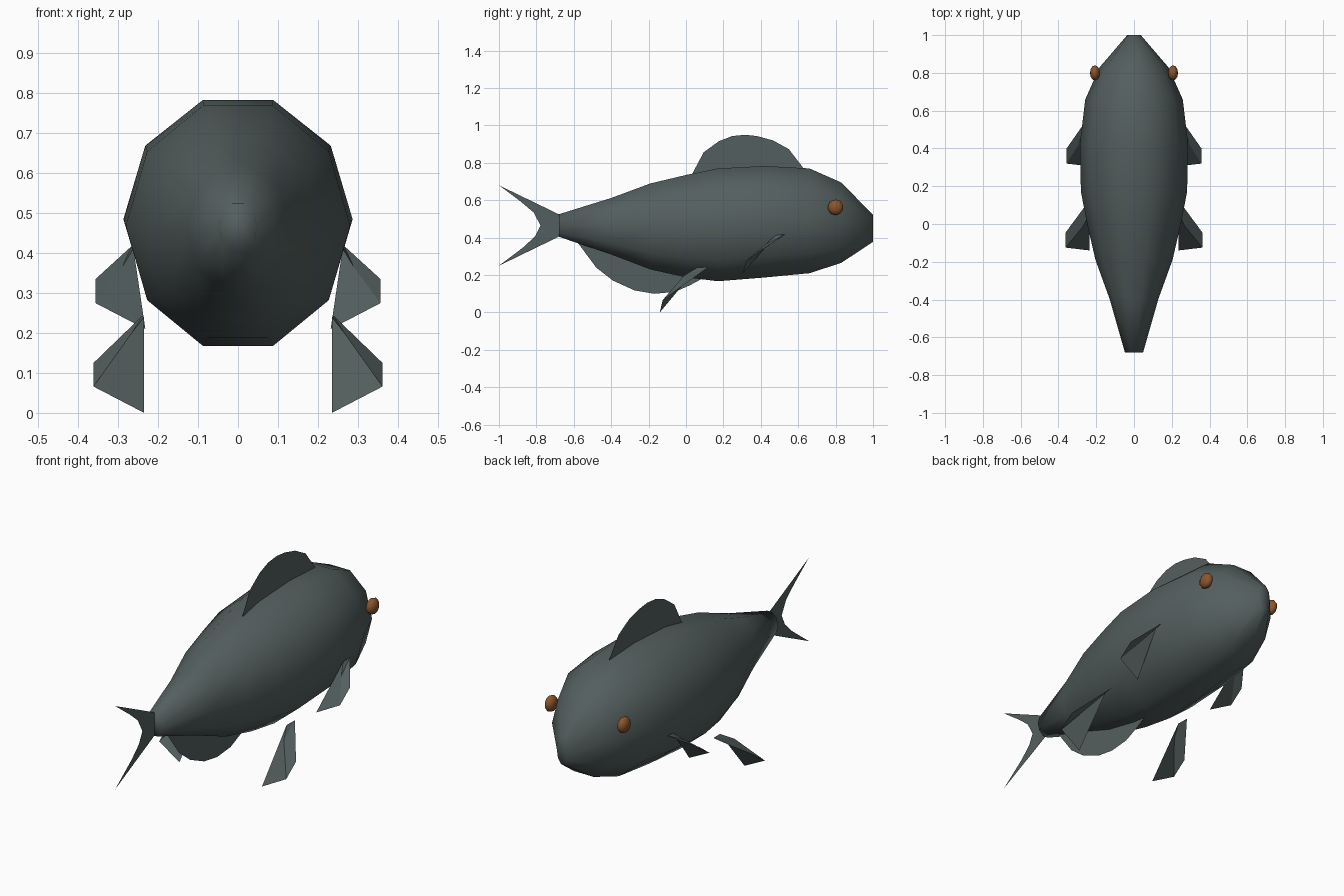
import bpy, bmesh, math

if "Cube" in bpy.data.objects:
    bpy.data.objects.remove(bpy.data.objects["Cube"])


def material(name, rgb):
    m = bpy.data.materials.new(name)
    m.diffuse_color = (*rgb, 1)
    m.use_nodes = True
    m.node_tree.nodes["Principled BSDF"].inputs["Base Color"].default_value = m.diffuse_color
    return m


GREY = material("slate_grey", (0.088, 0.113, 0.112))
BROWN = material("amber_brown", (0.26, 0.09, 0.025))


def make(name, verts, faces, mat, smooth=False):
    me = bpy.data.meshes.new(name)
    me.from_pydata(verts, [], faces)
    me.materials.append(mat)
    for p in me.polygons:
        p.use_smooth = smooth
    ob = bpy.data.objects.new(name, me)
    bpy.context.collection.objects.link(ob)
    return ob


# Body: ten-sided rings along y (y, top, bottom, half width)
rings = [(-0.68, 0.525, 0.405, 0.048), (-0.40, 0.612, 0.31, 0.128),
         (-0.19, 0.69, 0.23, 0.204), (0.0, 0.735, 0.188, 0.248),
         (0.17, 0.77, 0.167, 0.281), (0.42, 0.783, 0.187, 0.287),
         (0.66, 0.77, 0.21, 0.258), (0.83, 0.695, 0.265, 0.182),
         (1.0, 0.522, 0.378, 0.036)]
N = 10
verts, faces = [], []
for y, top, bottom, w in rings:
    mid = (top + bottom) / 2
    h = (top - bottom) / 2 / math.sin(math.radians(72))
    for i in range(N):
        a = 2 * math.pi * i / N
        verts.append((w * math.cos(a), y, mid + h * math.sin(a)))
for r in range(len(rings) - 1):
    for i in range(N):
        j = (i + 1) % N
        faces.append((r * N + i, r * N + N + i, r * N + N + j, r * N + j))
faces.append(tuple(range(N)))
faces.append(tuple(reversed(range(len(verts) - N, len(verts)))))
make("body", verts, faces, GREY, True)


# Centre fins: flat sheets in the x = 0 plane, strips between rim and base
def sheet(name, rim, base):
    n = len(rim)
    pts = [(0, y, z) for y, z in rim + base]
    make(name, pts, [(i, i + 1, n + i + 1, n + i) for i in range(n - 1)], GREY)


dorsal = [(0.03, 0.735), (0.095, 0.857), (0.175, 0.915), (0.246, 0.943),
          (0.315, 0.95), (0.38, 0.943), (0.465, 0.92), (0.55, 0.873), (0.625, 0.775)]
sheet("dorsal_fin", dorsal, [(y, 0.72) for y, z in dorsal])

anal = [(-0.58, 0.375), (-0.48, 0.24), (-0.39, 0.17), (-0.275, 0.118),
        (-0.17, 0.10), (-0.06, 0.11), (0.02, 0.145), (0.085, 0.18)]
sheet("anal_fin", anal, [(y, 0.38 - 0.27 * (y + 0.58)) for y, z in anal])

tail = [(-1.0, 0.68), (-0.88, 0.59), (-0.815, 0.535), (-0.778, 0.466),
        (-0.805, 0.41), (-0.865, 0.352), (-1.0, 0.25)]
sheet("tail_fin", tail, [(-0.68, 0.525 - 0.02 * i) for i in range(7)])


# Paired fins: folded sheets (root back, root front, ridge, outer, ridge tip, inner tip)
def paired_fin(name, pts):
    for side, s in (("right", 1), ("left", -1)):
        make(side + "_" + name, [(s * x, y, z) for x, y, z in pts],
             [(0, 2, 4, 5), (1, 3, 4, 2), (0, 1, 2)], GREY)


paired_fin("pectoral_fin", [(0.262, 0.48, 0.412), (0.266, 0.53, 0.418), (0.29, 0.425, 0.365),
                            (0.357, 0.40, 0.335), (0.357, 0.32, 0.275), (0.232, 0.305, 0.21)])
paired_fin("pelvic_fin", [(0.235, 0.06, 0.24), (0.24, 0.12, 0.243), (0.268, -0.01, 0.198),
                          (0.362, -0.045, 0.125), (0.362, -0.125, 0.066), (0.235, -0.14, 0.0)])

# Eyes: flattened low-poly spheres with poles along x
for side, s in (("right", 1), ("left", -1)):
    bm = bmesh.new()
    bmesh.ops.create_uvsphere(bm, u_segments=10, v_segments=6, radius=1)
    pts = [(s * (0.207 + 0.026 * v.co.z), 0.8 + 0.042 * v.co.x, 0.562 + s * 0.042 * v.co.y)
           for v in bm.verts]
    bm.verts.index_update()
    fcs = [[v.index for v in f.verts] for f in bm.faces]
    bm.free()
    make(side + "_eye", pts, fcs, BROWN, True)
